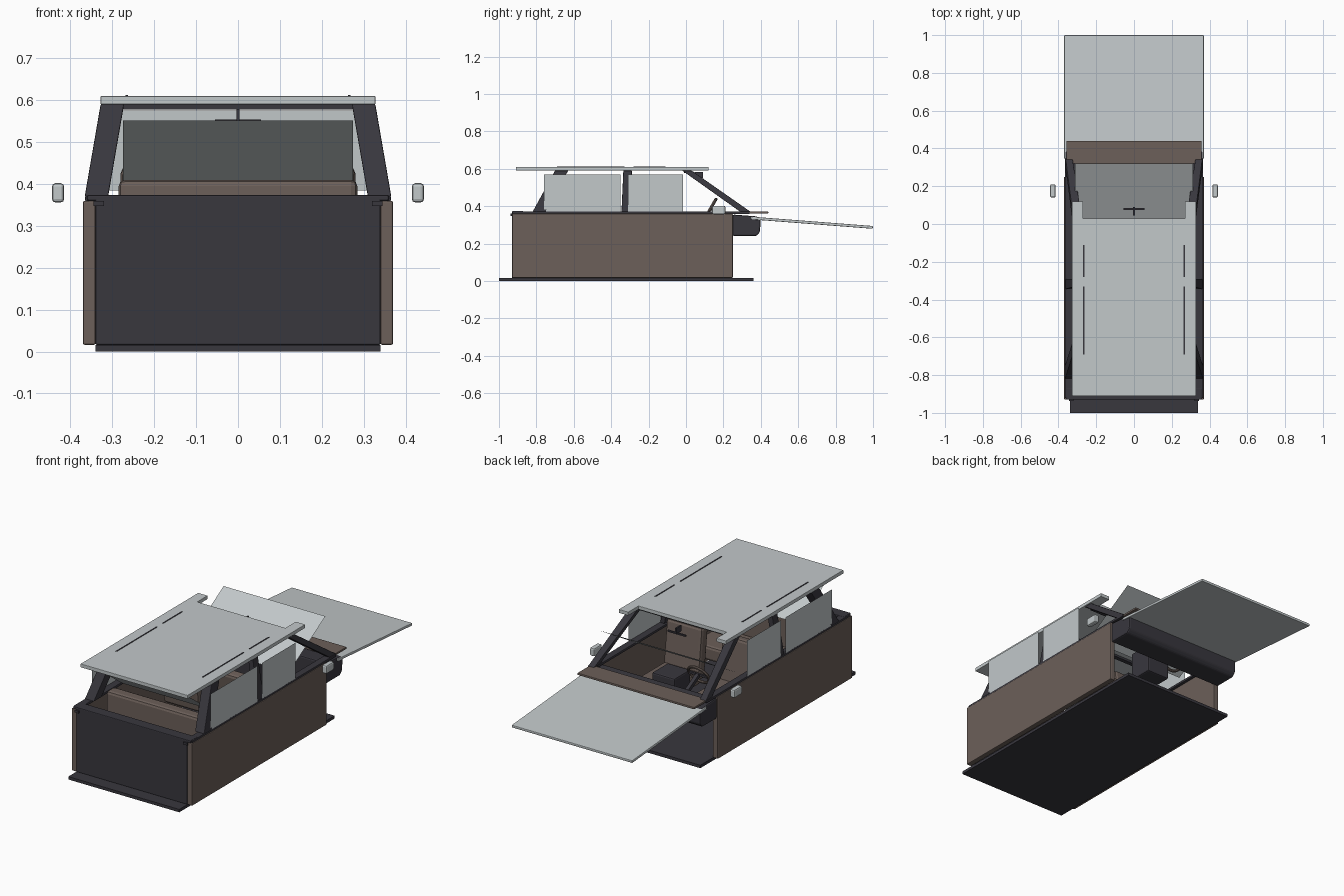
import bpy, bmesh, math
from mathutils import Vector, Matrix

cube = bpy.data.objects.get("Cube")
if cube:
    bpy.data.objects.remove(cube, do_unlink=True)


def material(name, rgb):
    m = bpy.data.materials.new(name)
    m.use_nodes = True
    m.diffuse_color = (*rgb, 1)
    m.node_tree.nodes["Principled BSDF"].inputs["Base Color"].default_value = (*rgb, 1)
    return m


LIGHT = material("pale grey", (0.54, 0.58, 0.59))
BROWN = material("warm brown", (0.15, 0.115, 0.10))
DARK = material("charcoal", (0.04, 0.038, 0.048))


def add(name, bm, mat, bevel=0.0):
    bmesh.ops.recalc_face_normals(bm, faces=bm.faces)
    me = bpy.data.meshes.new(name)
    bm.to_mesh(me)
    bm.free()
    me.materials.append(mat)
    ob = bpy.data.objects.new(name, me)
    bpy.context.collection.objects.link(ob)
    if bevel:
        mod = ob.modifiers.new("soft edges", "BEVEL")
        mod.width, mod.segments = bevel, 2
    return ob


def box(name, x, y, z, mat, bevel=0.0, tilt=0.0):
    """Box given by its extents along each axis, tilted about x."""
    bm = bmesh.new()
    bmesh.ops.create_cube(bm, size=1)
    size = Vector((x[1] - x[0], y[1] - y[0], z[1] - z[0]))
    mid = Vector((sum(x), sum(y), sum(z))) / 2
    bm.transform(Matrix.Translation(mid) @ Matrix.Rotation(tilt, 4, "X") @ Matrix.Diagonal((*size, 1)))
    return add(name, bm, mat, bevel)


def post(name, low, high, mat):
    """Slanted post between two level rectangles (x0, x1, y0, y1, z)."""
    bm = bmesh.new()
    rings = []
    for x0, x1, y0, y1, z in (low, high):
        rings.append([bm.verts.new((x, y, z)) for x, y in ((x0, y0), (x1, y0), (x1, y1), (x0, y1))])
    bm.faces.new(rings[0])
    bm.faces.new(rings[1])
    for i in range(4):
        j = (i + 1) % 4
        bm.faces.new((rings[0][i], rings[0][j], rings[1][j], rings[1][i]))
    return add(name, bm, mat, 0.003)


def prism(name, outline, axis, low, high, mat, bevel=0.0):
    """Extrude a flat outline along x or z."""
    bm = bmesh.new()
    place = (lambda a, b: (low, a, b)) if axis == "x" else (lambda a, b: (a, b, low))
    face = bm.faces.new([bm.verts.new(place(a, b)) for a, b in outline])
    out = bmesh.ops.extrude_face_region(bm, geom=[face])
    shift = Vector((high - low, 0, 0)) if axis == "x" else Vector((0, 0, high - low))
    bmesh.ops.translate(bm, vec=shift, verts=[g for g in out["geom"] if isinstance(g, bmesh.types.BMVert)])
    return add(name, bm, mat, bevel)


def pane(name, corners, mat):
    bm = bmesh.new()
    bm.faces.new([bm.verts.new(c) for c in corners])
    return add(name, bm, mat)


def cross_pane(name, half, y0, z0, y1, z1):
    pane(name, ((-half, y0, z0), (half, y0, z0), (half, y1, z1), (-half, y1, z1)), LIGHT)


# Lower body
box("floor", (-0.34, 0.34), (-1, 0.36), (0, 0.016), DARK)
box("tail_panel", (-0.34, 0.34), (-0.93, -0.905), (0.016, 0.37), DARK, 0.003)
box("tail_ledge", (-0.36, 0.36), (-0.93, -0.87), (0.36, 0.374), DARK, 0.004)
box("nose_cowl", (-0.358, 0.358), (0.32, 0.44), (0.36, 0.372), BROWN, 0.003)

# Nose box with rounded lower corner
prism("nose_box", ((0.25, 0.24), (0.375, 0.24), (0.395, 0.26), (0.4, 0.33), (0.38, 0.345), (0.25, 0.355)),
      "x", -0.365, 0.365, DARK, 0.008)

# Hood panel sloping gently away from the body
slope = math.atan2(-0.05, 0.65)
box("hood_panel", (-0.37, 0.37), (0.345, 1.0), (0.304, 0.319), LIGHT, 0.004, slope)

# Roof with two prongs over the windscreen
prism("roof", ((-0.328, -0.91), (0.328, -0.91), (0.328, 0.12), (0.27, 0.12),
               (0.27, 0.03), (-0.27, 0.03), (-0.27, 0.12), (-0.328, 0.12)),
      "z", 0.59, 0.61, LIGHT, 0.002)
for label, y in (("rear", -0.66), ("middle", -0.31), ("front", 0.0)):
    box(label + "_roof_bar", (-0.29, 0.29), (y - 0.012, y + 0.012), (0.578, 0.59), DARK)

# Sides, pillars, windows and mirrors, repeated on both sides
for side, s in (("left", 1), ("right", -1)):
    def span(a, b):
        return (s * a, s * b) if s > 0 else (s * b, s * a)

    box(side + "_body_side", span(0.34, 0.37), (-0.93, 0.25), (0.016, 0.36), BROWN, 0.004)
    box(side + "_sill_rail", span(0.325, 0.365), (-0.92, 0.34), (0.358, 0.372), DARK, 0.003)
    post(side + "_rear_pillar", (*span(0.31, 0.366), -0.82, -0.75, 0.37),
         (*span(0.272, 0.328), -0.70, -0.63, 0.59), DARK)
    post(side + "_middle_pillar", (*span(0.335, 0.362), -0.345, -0.29, 0.37),
         (*span(0.295, 0.326), -0.335, -0.29, 0.59), DARK)
    post(side + "_front_pillar", (*span(0.325, 0.362), 0.29, 0.345, 0.37),
         (*span(0.275, 0.322), -0.02, 0.03, 0.59), DARK)
    for label, y0, y1 in (("rear", -0.76, -0.35), ("front", -0.31, -0.015)):
        x = s * 0.364
        pane(f"{side}_{label}_window", ((x, y0, 0.37), (x, y1, 0.37), (x, y1, 0.57), (x, y0, 0.57)), LIGHT)
    for label, y0, y1 in (("rear", -0.69, -0.33), ("front", -0.28, -0.11)):
        box(f"{side}_{label}_roof_slot", span(0.262, 0.269), (y0, y1), (0.607, 0.612), DARK)
    box(side + "_mirror", span(0.415, 0.444), (0.14, 0.21), (0.356, 0.402), LIGHT, 0.008)
    box(side + "_latch", span(0.32, 0.345), (-0.938, -0.92), (0.347, 0.36), DARK)

    # Front seats
    box(side + "_seat_cushion", span(0.06, 0.28), (-0.22, 0.02), (0.14, 0.21), BROWN, 0.015)
    box(side + "_seat_back", span(0.06, 0.28), (-0.27, -0.21), (0.16, 0.44), BROWN, 0.015, 0.12)

# Slanted glass panels
cross_pane("windscreen", 0.312, 0.0, 0.385, 0.32, 0.575)
cross_pane("rear_window", 0.274, -0.62, 0.405, -0.82, 0.552)

# Rear bench
box("bench_back", (-0.285, 0.285), (-0.75, -0.68), (0.15, 0.41), BROWN, 0.015)
box("bench_cushion", (-0.285, 0.285), (-0.69, -0.46), (0.14, 0.22), BROWN, 0.015)

# Inside mirror and console
box("inside_mirror", (-0.055, 0.055), (0.075, 0.085), (0.546, 0.554), DARK)
box("inside_mirror_stem", (-0.004, 0.004), (0.045, 0.09), (0.55, 0.582), DARK)
box("console", (-0.07, 0.07), (0.06, 0.2), (0.2, 0.36), DARK, 0.008)

# Steering wheel: rim, spoke and column
bpy.ops.mesh.primitive_torus_add(major_radius=0.06, minor_radius=0.008, major_segments=24, minor_segments=8,
                                 location=(-0.17, 0.13, 0.385), rotation=(math.radians(60), 0, 0))
wheel = bpy.context.object
wheel.name = "steering_wheel"
wheel.data.materials.append(BROWN)
bpy.ops.object.shade_smooth_by_angle()
box("steering_spoke", (-0.228, -0.112), (0.124, 0.136), (0.379, 0.391), DARK)
box("steering_column", (-0.18, -0.16), (0.13, 0.26), (0.345, 0.365), DARK, 0.0, -0.5)
